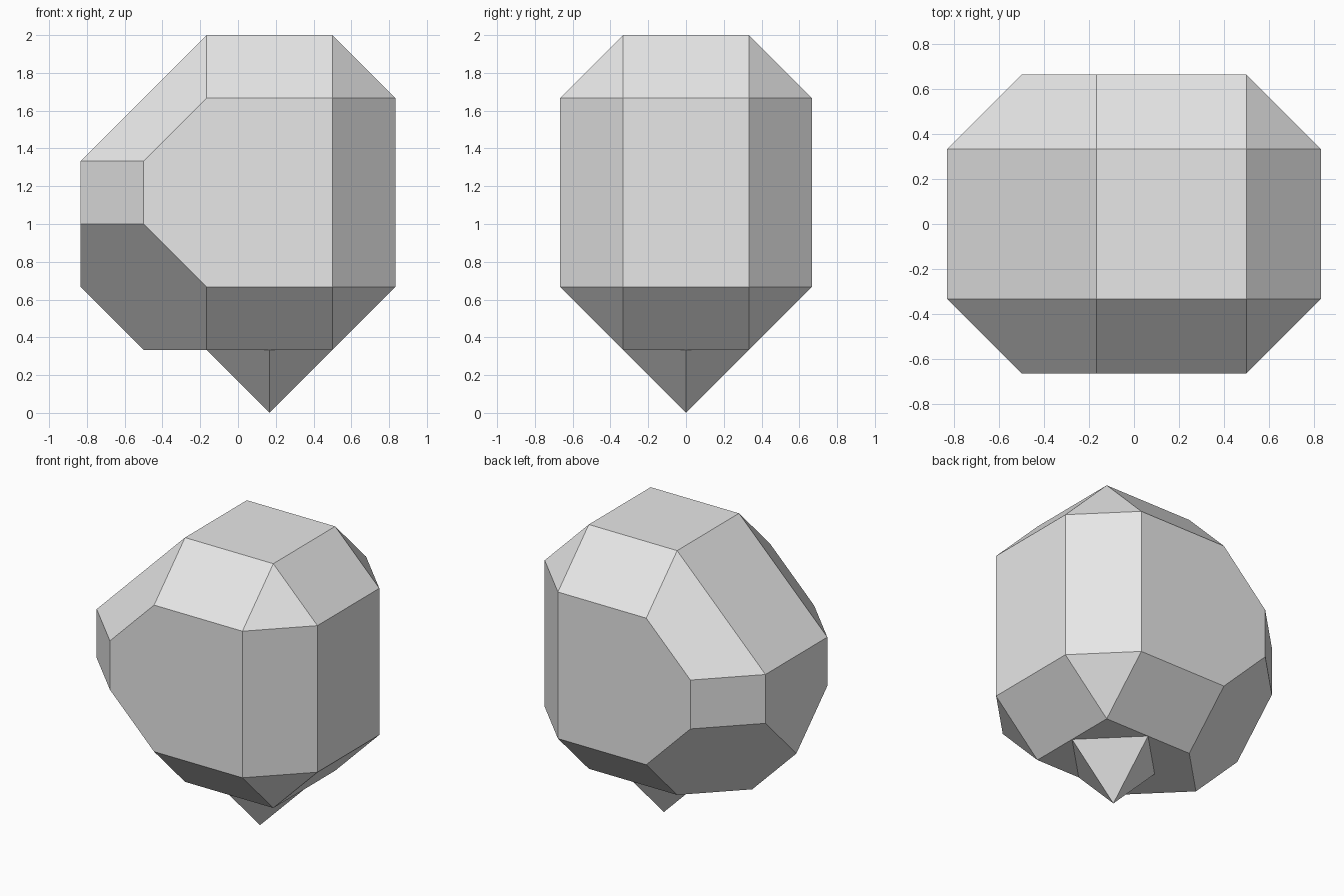
import bpy
import bmesh
from math import pi

cube = bpy.data.objects.get("Cube")
if cube:
    bpy.data.objects.remove(cube, do_unlink=True)

U = 1 / 3  # grid unit of the faceted form

stone = bpy.data.materials.new("light_grey")
stone.use_nodes = True
grey = (0.8, 0.8, 0.8, 1)
stone.diffuse_color = grey
stone.node_tree.nodes["Principled BSDF"].inputs["Base Color"].default_value = grey

# Corner points of one half of the body, mirrored across y, in grid units
corners = [
    (-0.5, 1, 6), (1.5, 1, 6),                            # flat top
    (-0.5, 2, 5), (1.5, 2, 5), (2.5, 1, 5),               # upper bevel
    (-1.5, 2, 4), (-2.5, 1, 4),                           # nose, top
    (-1.5, 2, 3), (-2.5, 1, 3),                           # nose, bottom
    (-0.5, 2, 2), (1.5, 2, 2), (2.5, 1, 2), (-2.5, 0, 2),  # lower bevel
    (-0.5, 1, 1), (1.5, 1, 1), (-1.5, 0, 1),              # flat underside
]

# Faceted body: hull of the corners, with coplanar triangles joined
bm = bmesh.new()
for x, y, z in corners:
    for side in ((1, -1) if y else (1,)):
        bm.verts.new((x * U, side * y * U, z * U))
bmesh.ops.convex_hull(bm, input=bm.verts[:])
bmesh.ops.dissolve_limit(bm, angle_limit=0.02, verts=bm.verts[:], edges=bm.edges[:])
bmesh.ops.recalc_face_normals(bm, faces=bm.faces[:])
mesh = bpy.data.meshes.new("faceted_body")
bm.to_mesh(mesh)
bm.free()
mesh.materials.append(stone)
body = bpy.data.objects.new("faceted_body", mesh)
bpy.context.collection.objects.link(body)

# Pointed tip: four-sided pyramid hanging below, corners on the axes
bpy.ops.mesh.primitive_cone_add(vertices=4, radius1=U, radius2=0, depth=U,
                                end_fill_type='NOTHING',
                                location=(U / 2, 0, U / 2), rotation=(pi, 0, 0))
tip = bpy.context.object
tip.name = "bottom_tip"
tip.data.materials.append(stone)
